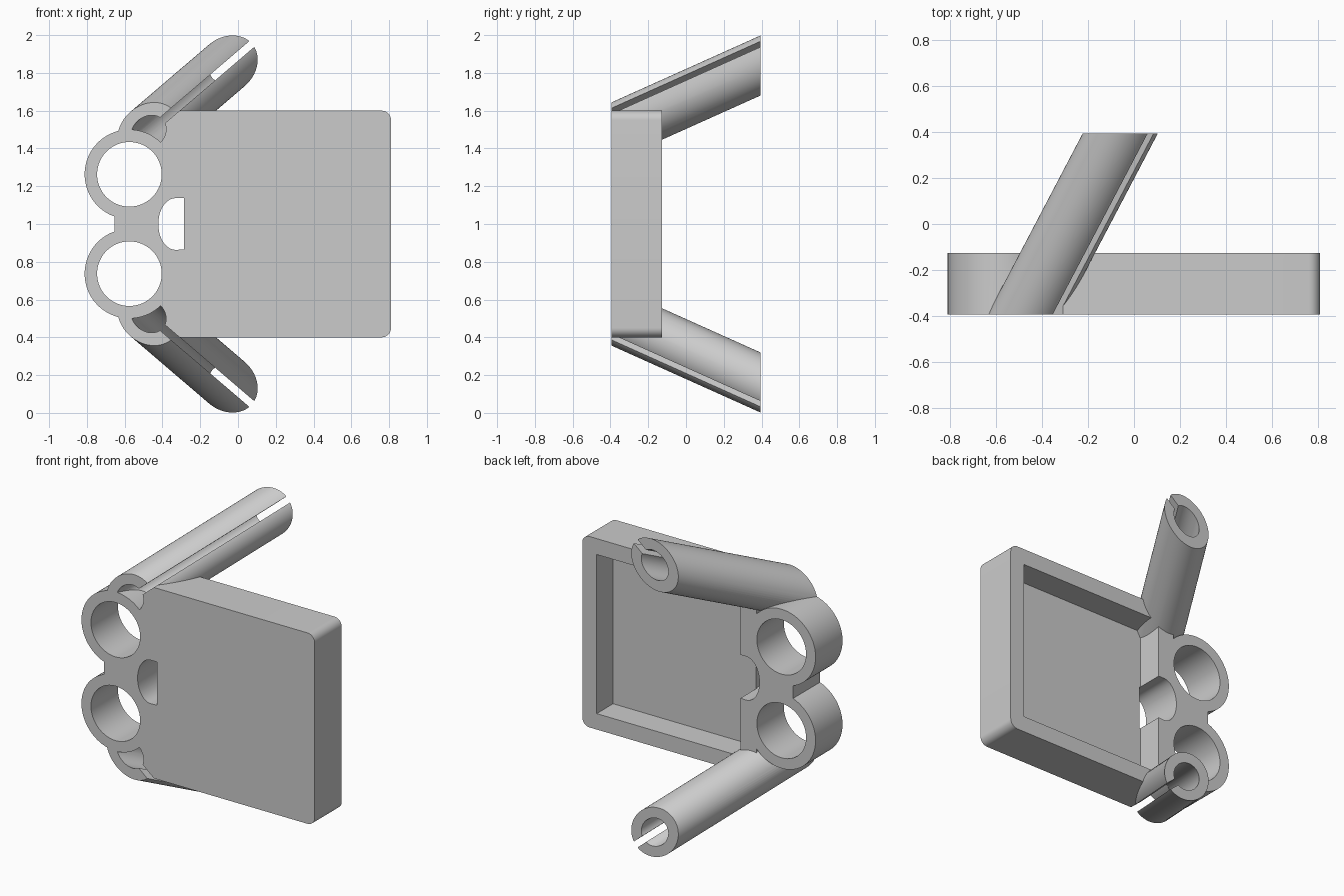
import bpy, bmesh
from math import cos, sin, pi, atan2, hypot

cube = bpy.data.objects.get("Cube")
if cube:
    bpy.data.objects.remove(cube, do_unlink=True)

FRONT, BODY_BACK, BACK = -0.395, -0.127, 0.395
MID_Z = 1.0
SLOPE = (0.525, 0.449)            # sideways drift of an arm per unit of depth
ARM_CENTRE = (-0.267, 1.662)      # arm axis at y = 0
RING = (-0.575, 0.263)            # ring centre x, and height offset from mid


def prism(name, pts, y0, y1, slope=(0, 0)):
    """Extrude an x-z outline along y, optionally sheared."""
    bm = bmesh.new()
    ends = [[bm.verts.new((x + slope[0] * y, y, z + slope[1] * y)) for x, z in pts]
            for y in (y0, y1)]
    for end in ends:
        bm.faces.new(end)
    n = len(pts)
    for i in range(n):
        j = (i + 1) % n
        bm.faces.new((ends[0][i], ends[0][j], ends[1][j], ends[1][i]))
    bmesh.ops.recalc_face_normals(bm, faces=bm.faces)
    mesh = bpy.data.meshes.new(name)
    bm.to_mesh(mesh)
    bm.free()
    obj = bpy.data.objects.new(name, mesh)
    bpy.context.collection.objects.link(obj)
    return obj


def rect(x0, x1, z0, z1):
    return [(x0, z0), (x1, z0), (x1, z1), (x0, z1)]


def arc(cx, cz, rx, rz, a0, a1, n):
    return [(cx + rx * cos(a0 + (a1 - a0) * i / n), cz + rz * sin(a0 + (a1 - a0) * i / n))
            for i in range(n + 1)]


def circle(cx, cz, r, n=96):
    return arc(cx, cz, r, r, 0, 2 * pi, n)[:-1]


def combine(target, tool, operation):
    mod = target.modifiers.new("combine", "BOOLEAN")
    mod.operation = operation
    mod.solver = "EXACT"
    mod.object = tool
    bpy.context.view_layer.objects.active = target
    bpy.ops.object.modifier_apply(modifier=mod.name)
    bpy.data.objects.remove(tool, do_unlink=True)


def arm_section(pts, side):
    """Place outline (along tilt, across tilt) on the arm axis, mirrored by side."""
    a = atan2(SLOPE[1], SLOPE[0])
    out = []
    for u, v in pts:
        x = ARM_CENTRE[0] + u * cos(a) - v * sin(a)
        z = ARM_CENTRE[1] + u * sin(a) + v * cos(a)
        out.append((x, MID_Z + side * (z - MID_Z)))
    return out


def arm_prism(name, pts, side, extra=0.0):
    return prism(name, arm_section(pts, side), FRONT - extra, BACK + extra,
                 (SLOPE[0], side * SLOPE[1]))


def ellipse(r):
    stretch = hypot(1, hypot(*SLOPE))
    return arc(0, 0, r * stretch, r, 0, 2 * pi, 64)[:-1]


# Plate with two rounded outer corners
outline = ([(-0.4, 1.6), (-0.4, 0.4)]
           + arc(0.76, 0.45, 0.05, 0.05, -pi / 2, 0, 10)
           + arc(0.76, 1.55, 0.05, 0.05, 0, pi / 2, 10))
body = prism("bracket_body", outline, FRONT, BODY_BACK)

# Recess in the back of the plate
combine(body, prism("recess", rect(-0.29, 0.71, 0.5, 1.5), -0.29, 0.0), "DIFFERENCE")

# Web joining the two rings
combine(body, prism("web", rect(-0.655, -0.36, 0.74, 1.26), FRONT, BODY_BACK), "UNION")

# Slanted split tube arms
for side in (1, -1):
    combine(body, arm_prism("arm", ellipse(0.145), side), "UNION")
for side in (1, -1):
    combine(body, arm_prism("bore", ellipse(0.083), side, 0.05), "DIFFERENCE")
    combine(body, arm_prism("slit", rect(0, 0.25, -0.02, 0.02), side, 0.06), "DIFFERENCE")

# Rings, then their holes
for side in (1, -1):
    z = MID_Z + side * RING[1]
    combine(body, prism("ring", circle(RING[0], z, 0.237), FRONT, BODY_BACK), "UNION")
for side in (1, -1):
    z = MID_Z + side * RING[1]
    combine(body, prism("hole", circle(RING[0], z, 0.171), -0.5, 0.0), "DIFFERENCE")

# Rounded notch beside the web
notch = ([(-0.285, 0.865)]
         + arc(-0.33, 1.0, 0.092, 0.137, 1.5 * pi, 0.5 * pi, 24)
         + [(-0.285, 1.137)])
combine(body, prism("notch", notch, -0.5, 0.0), "DIFFERENCE")

# Grey plastic
grey = bpy.data.materials.new("grey_plastic")
grey.use_nodes = True
colour = (0.6, 0.6, 0.6, 1)
grey.diffuse_color = colour
grey.node_tree.nodes["Principled BSDF"].inputs["Base Color"].default_value = colour
body.data.materials.clear()
body.data.materials.append(grey)

bpy.ops.object.select_all(action="DESELECT")
body.select_set(True)
bpy.context.view_layer.objects.active = body
bpy.ops.object.shade_smooth_by_angle(angle=0.5)
